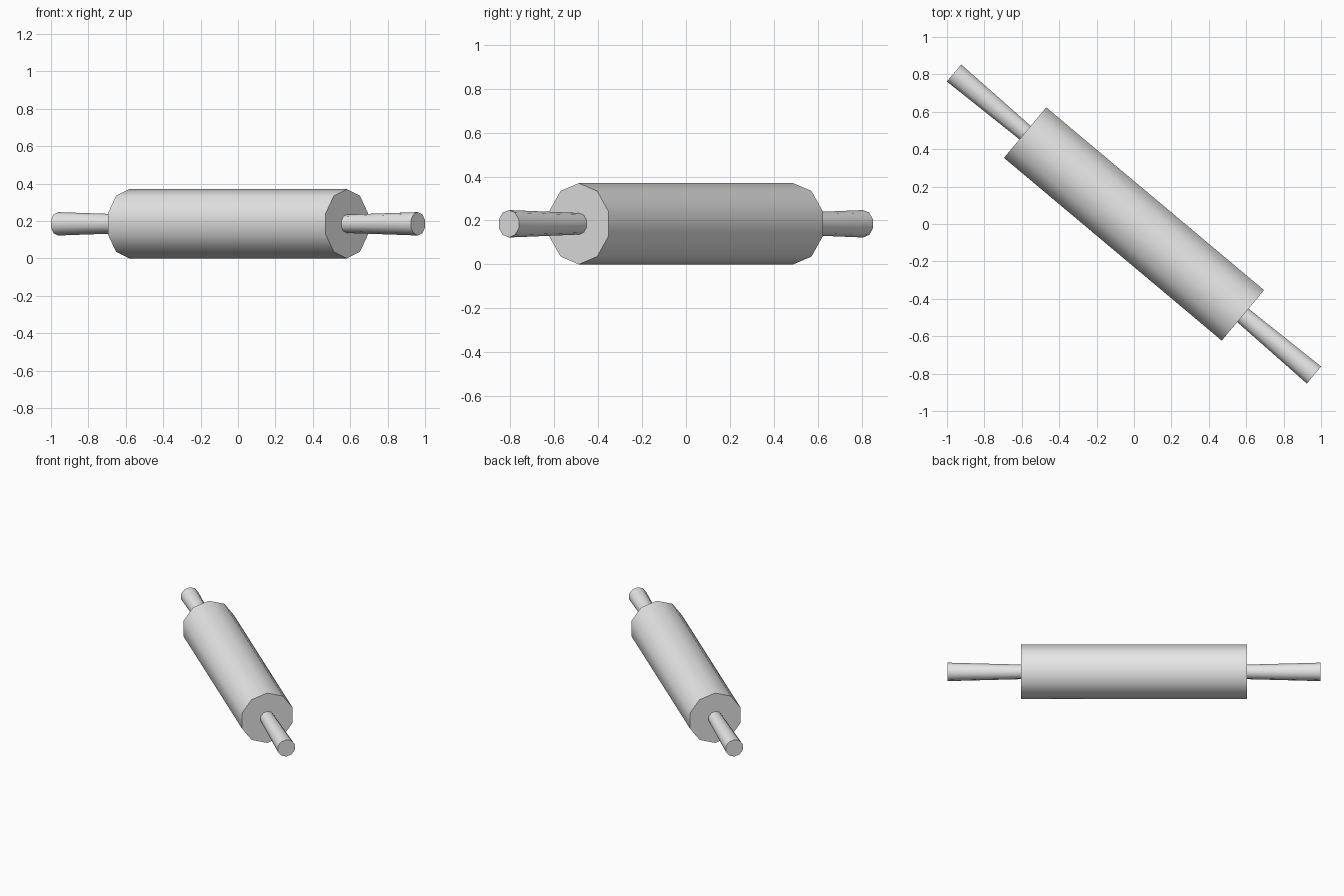
import bpy, bmesh, math
from mathutils import Matrix

SIDES = 10
ROLLER_R = 0.185
ROLLER_HALF = 0.76
HANDLE_END = 1.256
TURN = math.radians(-40)

cube = bpy.data.objects.get("Cube")
if cube:
    bpy.data.objects.remove(cube, do_unlink=True)

# Plain grey
grey = bpy.data.materials.new("plain grey")
grey.use_nodes = True
colour = (0.8, 0.8, 0.8, 1)
grey.diffuse_color = colour
grey.node_tree.nodes["Principled BSDF"].inputs["Base Color"].default_value = colour


def turned_part(name, profile, flip=False):
    """Turn (distance, radius) points about the long axis, with a corner on top."""
    bm = bmesh.new()
    rings = []
    for dist, radius in profile:
        ring = []
        for i in range(SIDES):
            a = math.tau * i / SIDES
            ring.append(bm.verts.new((-dist if flip else dist,
                                      radius * math.sin(a), radius * math.cos(a))))
        rings.append(ring)
    for r0, r1 in zip(rings, rings[1:]):
        for i in range(SIDES):
            j = (i + 1) % SIDES
            bm.faces.new((r0[i], r0[j], r1[j], r1[i]))
    bm.faces.new(rings[0])
    bm.faces.new(rings[-1])
    bmesh.ops.recalc_face_normals(bm, faces=bm.faces[:])
    # Lay it diagonally, resting on the ground
    bm.transform(Matrix.Translation((0, 0, ROLLER_R)) @ Matrix.Rotation(TURN, 4, 'Z'))
    mesh = bpy.data.meshes.new(name)
    bm.to_mesh(mesh)
    bm.free()
    mesh.materials.append(grey)
    obj = bpy.data.objects.new(name, mesh)
    bpy.context.collection.objects.link(obj)
    bpy.ops.object.select_all(action='DESELECT')
    obj.select_set(True)
    bpy.context.view_layer.objects.active = obj
    bpy.ops.object.shade_smooth_by_angle(angle=math.radians(50))
    return obj


# Roller body
turned_part("roller", [(-ROLLER_HALF, ROLLER_R), (ROLLER_HALF, ROLLER_R)])

# Flared handles, one at each end
handle = [(ROLLER_HALF - 0.01, 0.049), (HANDLE_END, 0.0625)]
turned_part("left_handle", handle)
turned_part("right_handle", handle, flip=True)
